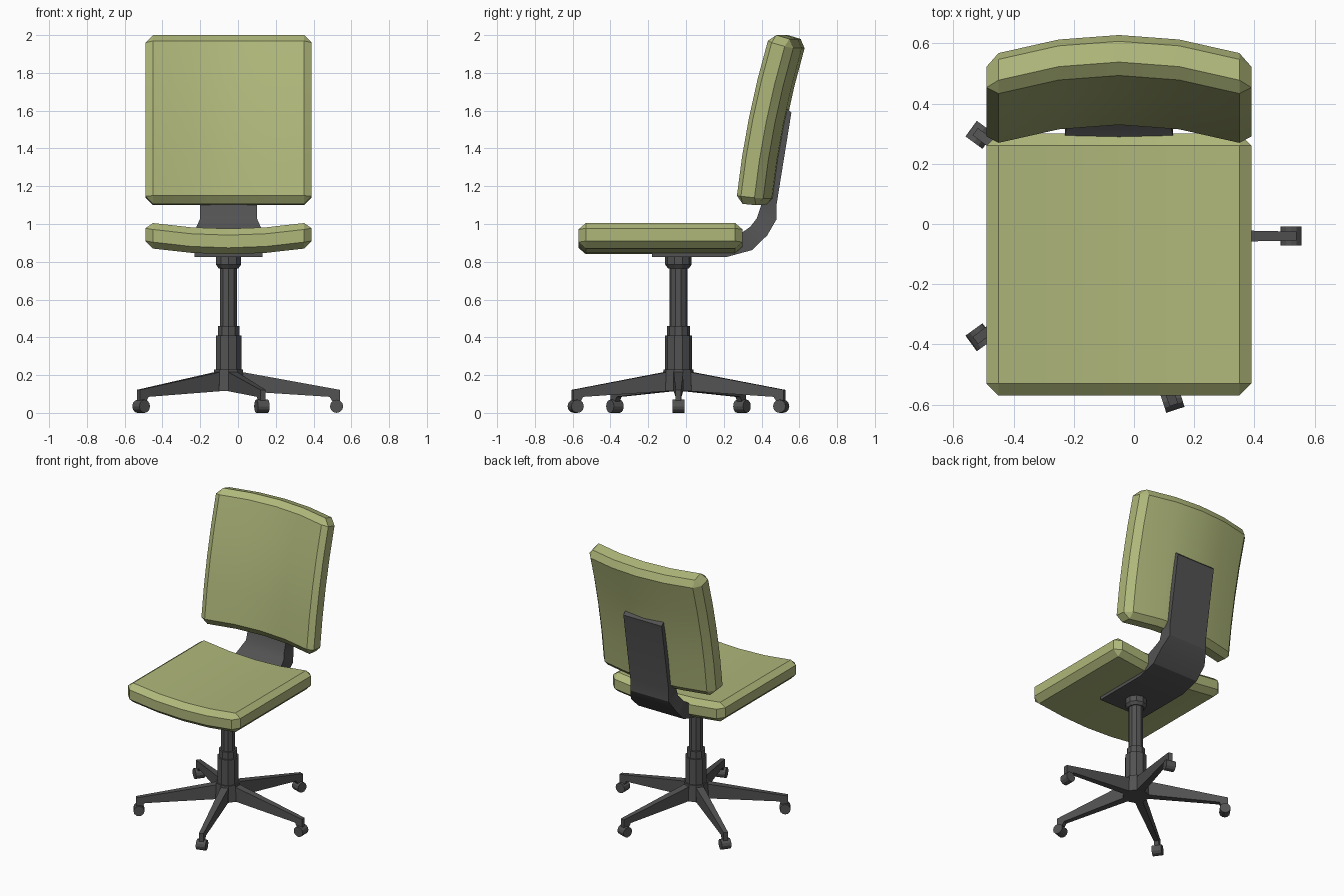
import bpy, bmesh, math
from mathutils import Matrix, Vector

if "Cube" in bpy.data.objects:
    bpy.data.objects.remove(bpy.data.objects["Cube"])

CX, CY = -0.05, -0.04   # axis of the swivel column


def material(name, rgb):
    m = bpy.data.materials.new(name)
    m.diffuse_color = (*rgb, 1)
    m.use_nodes = True
    m.node_tree.nodes["Principled BSDF"].inputs["Base Color"].default_value = m.diffuse_color
    return m


GREEN = material("olive fabric", (0.43, 0.475, 0.195))
GREY = material("dark grey plastic", (0.085, 0.085, 0.087))


def finish(name, bm, mat):
    bmesh.ops.recalc_face_normals(bm, faces=bm.faces[:])
    me = bpy.data.meshes.new(name)
    bm.to_mesh(me)
    bm.free()
    me.materials.append(mat)
    me.shade_smooth()
    me.set_sharp_from_angle(angle=math.radians(25))
    ob = bpy.data.objects.new(name, me)
    bpy.context.collection.objects.link(ob)
    return ob


def cushion(name, w, h, t, bend, v_cuts):
    """Chamfered slab (w along x, h along y, t along z), cut into strips and bent."""
    k = 0.85
    bm = bmesh.new()
    bmesh.ops.create_cube(bm, size=1)
    bmesh.ops.scale(bm, vec=(w, h, t / k), verts=bm.verts[:])
    bmesh.ops.bevel(bm, geom=bm.edges[:], offset=0.04, segments=1,
                    affect='EDGES', profile=0.5)
    bmesh.ops.scale(bm, vec=(1, 1, k), verts=bm.verts[:])
    cuts = [((x, 0, 0), (1, 0, 0)) for x in (-0.2, 0, 0.2)]
    cuts += [((0, y, 0), (0, 1, 0)) for y in v_cuts]
    for co, no in cuts:
        bmesh.ops.bisect_plane(bm, geom=bm.verts[:] + bm.edges[:] + bm.faces[:],
                               plane_co=co, plane_no=no)
    for v in bm.verts:
        v.co = bend(*v.co)
    return finish(name, bm, GREEN)


# Seat: dished across its width
cushion("seat", 0.88, 0.87, 0.135,
        lambda x, y, z: Vector((x + CX, y - 0.135, z + 0.9075 + 0.03 * (x / 0.4) ** 2)), ())


# Backrest: leaning, curved in height and wrapped around the sitter
H = 0.887


def bend_back(x, v, d):
    s = v + H / 2
    a = math.atan(0.1 + 0.2 * s / H)
    y = 0.395 + 0.1 * s + 0.1 * s * s / H
    return Vector((x + CX, y + d * math.cos(a) - 0.06 * (x / 0.4) ** 2,
                   1.103 + s - d * math.sin(a)))


cushion("backrest", 0.88, H, 0.14, bend_back, (-0.2, 0, 0.2))

# Back bracket: outer (y, z, half width), inner (y, z, half width) per station
stations = [
    ((-0.18, 0.825, 0.18), (-0.18, 0.86, 0.18)),
    ((0.214, 0.825, 0.18), (0.19, 0.88, 0.18)),
    ((0.35, 0.862, 0.18), (0.29, 0.95, 0.18)),
    ((0.43, 0.94, 0.18), (0.34, 0.985, 0.17)),
    ((0.48, 1.026, 0.15), (0.375, 1.03, 0.15)),
    ((0.48, 1.106, 0.15), (0.40, 1.106, 0.15)),
    ((0.558, 1.59, 0.15), (0.527, 1.62, 0.15)),
]
bm = bmesh.new()
rings = []
for (oy, oz, ow), (iy, iz, iw) in stations:
    rings.append([bm.verts.new(p) for p in (
        (CX - ow, oy, oz), (CX + ow, oy, oz), (CX + iw, iy, iz), (CX - iw, iy, iz))])
for a, b in zip(rings, rings[1:]):
    for i in range(4):
        j = (i + 1) % 4
        bm.faces.new((a[i], a[j], b[j], b[i]))
bm.faces.new(rings[0])
bm.faces.new(rings[-1])
finish("back_bracket", bm, GREY)


# Column: stacked ten-sided sleeves
def sleeve(name, r1, r2, z1, z2):
    bm = bmesh.new()
    bmesh.ops.create_cone(bm, cap_ends=True, segments=10, radius1=r1, radius2=r2,
                          depth=z2 - z1,
                          matrix=Matrix.Translation((CX, CY, (z1 + z2) / 2)))
    finish(name, bm, GREY)


sleeve("base_hub", 0.085, 0.08, 0.115, 0.23)
sleeve("lower_sleeve", 0.071, 0.071, 0.22, 0.41)
sleeve("collar", 0.06, 0.06, 0.40, 0.46)
sleeve("gas_lift", 0.048, 0.048, 0.45, 0.78)
sleeve("cap_taper", 0.055, 0.07, 0.765, 0.785)
sleeve("seat_cap", 0.07, 0.07, 0.785, 0.835)

# Star base: five tapered arms, each with a caster
arm = [(0.04, 0.222), (0.59, 0.122), (0.59, 0.06), (0.55, 0.06), (0.535, 0.085), (0.04, 0.117)]
for n in range(5):
    place = Matrix.Translation((CX, CY, 0)) @ Matrix.Rotation(n * math.tau / 5, 4, 'Z')
    bm = bmesh.new()
    sides = []
    for s in (-1, 1):
        sides.append([bm.verts.new((r, s * (0.027 - 0.021 * r), z)) for r, z in arm])
        bm.faces.new(sides[-1])
    for i in range(len(arm)):
        j = (i + 1) % len(arm)
        bm.faces.new((sides[0][i], sides[0][j], sides[1][j], sides[1][i]))
    bm.transform(place)
    finish(f"base_arm_{n + 1}", bm, GREY)

    bm = bmesh.new()
    bmesh.ops.create_cone(bm, cap_ends=True, segments=12, radius1=0.035, radius2=0.035,
                          depth=0.064,
                          matrix=place @ Matrix.Translation((0.572, 0, 0.035))
                          @ Matrix.Rotation(math.pi / 2, 4, 'X'))
    finish(f"caster_{n + 1}", bm, GREY)
